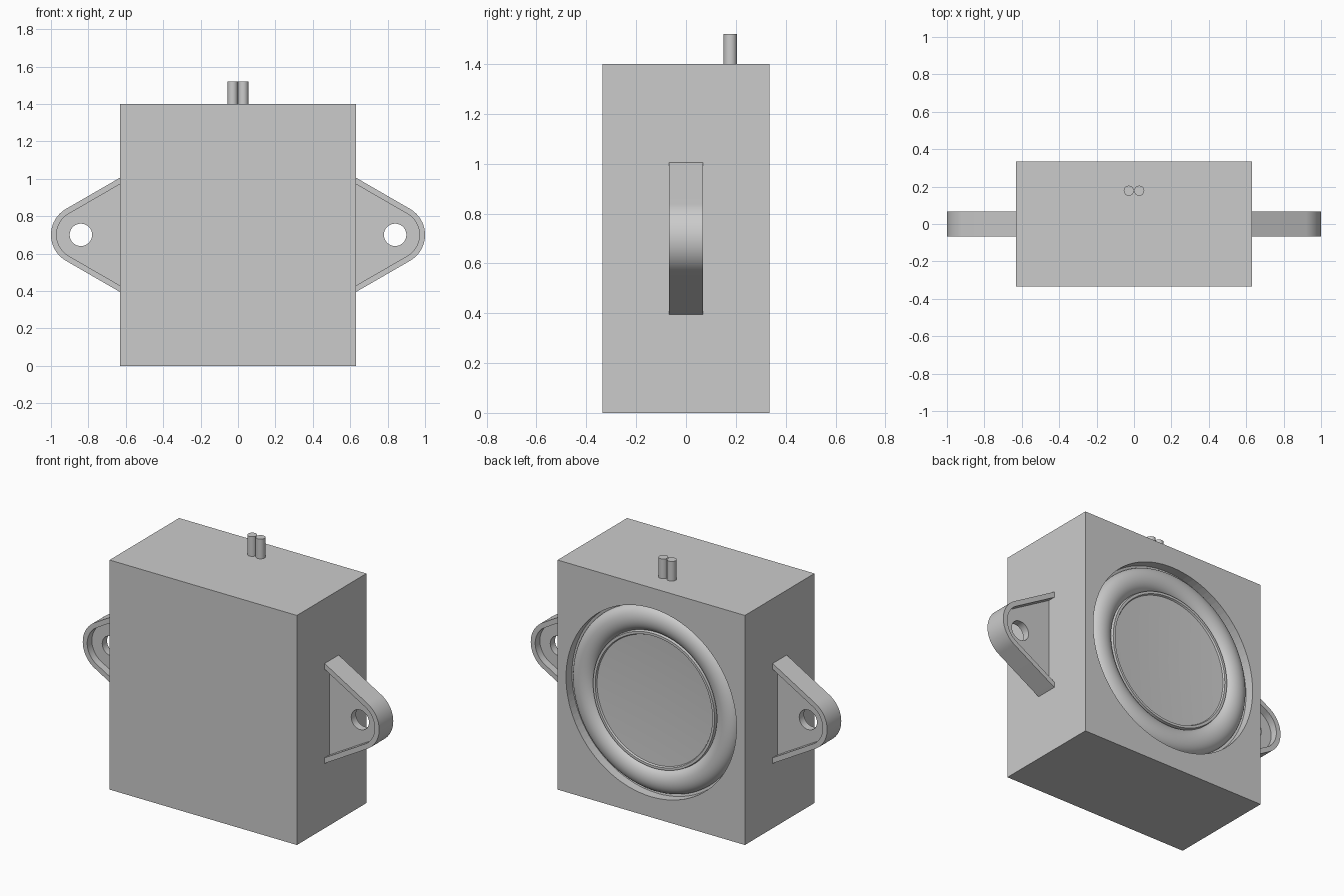
import bpy, bmesh
from math import sin, cos, pi, radians
from mathutils import Matrix, Vector

if "Cube" in bpy.data.objects:
    bpy.data.objects.remove(bpy.data.objects["Cube"], do_unlink=True)

MID_Z = 0.70      # height of the driver and the mounting ears
BACK = 0.335      # half depth of the cabinet
POCKET_R, POCKET_D = 0.575, 0.06

grey = bpy.data.materials.new("plain grey")
grey.use_nodes = True
colour = (0.6, 0.6, 0.6, 1)
grey.diffuse_color = colour
grey.node_tree.nodes["Principled BSDF"].inputs["Base Color"].default_value = colour


def make_object(name, bm, smooth=True):
    bmesh.ops.recalc_face_normals(bm, faces=bm.faces)
    mesh = bpy.data.meshes.new(name)
    bm.to_mesh(mesh)
    bm.free()
    obj = bpy.data.objects.new(name, mesh)
    bpy.context.collection.objects.link(obj)
    mesh.materials.append(grey)
    bpy.ops.object.select_all(action='DESELECT')
    obj.select_set(True)
    bpy.context.view_layer.objects.active = obj
    if smooth:
        bpy.ops.object.shade_smooth_by_angle(angle=radians(30))
    return obj


def add_cylinder(bm, radius, depth, matrix, segments):
    bmesh.ops.create_cone(bm, cap_ends=True, segments=segments, radius1=radius,
                          radius2=radius, depth=depth, matrix=matrix)


# Cabinet with a round pocket cut into the back
bm = bmesh.new()
bmesh.ops.create_cube(bm, size=1, matrix=Matrix.Translation((0, 0, 0.7))
                      @ Matrix.Diagonal((1.264, 2 * BACK, 1.4, 1)))
cabinet = make_object("cabinet", bm, smooth=False)
bm = bmesh.new()
add_cylinder(bm, POCKET_R, 2 * POCKET_D, Matrix.Translation((0, BACK, MID_Z))
             @ Matrix.Rotation(pi / 2, 4, 'X'), 96)
cutter = make_object("pocket_cutter", bm, smooth=False)
cutter.hide_render = True
cut = cabinet.modifiers.new("pocket", 'BOOLEAN')
cut.operation = 'DIFFERENCE'
cut.object = cutter
cut.solver = 'EXACT'
bpy.context.view_layer.objects.active = cabinet
bpy.ops.object.modifier_apply(modifier="pocket")
bpy.data.objects.remove(cutter, do_unlink=True)


def lathe(name, profile):
    """Spin (radius, depth below the back face) points about the driver axis."""
    bm = bmesh.new()
    verts = [bm.verts.new((r, BACK - d, MID_Z)) for r, d in profile]
    edges = [bm.edges.new(pair) for pair in zip(verts, verts[1:])]
    bmesh.ops.spin(bm, geom=verts + edges, cent=(0, 0, MID_Z), axis=(0, 1, 0),
                   angle=2 * pi, steps=96, use_merge=True)
    bmesh.ops.remove_doubles(bm, verts=bm.verts, dist=0.0001)
    return make_object(name, bm)


# Rolled surround and shallow cone
roll = [(0.485 + 0.075 * cos(pi * i / 16), POCKET_D - 0.055 * sin(pi * i / 16))
        for i in range(17)]
lathe("surround", [(POCKET_R, POCKET_D - 0.003)] + roll)
lathe("cone", [(0.415, 0.05), (0.41, 0.025), (0.395, 0.025), (0.39, 0.035), (0, 0.055)])


def ear_outline(radius, side):
    """Rounded triangle: a tip arc whose tangents run back to the cabinet."""
    base, tip = 0.63, 0.84
    half = radius / cos(radians(30)) + (tip - base) * math_tan30
    points = [(base, -half)]
    points += [(tip + radius * cos(a), radius * sin(a))
               for a in (radians(-60 + 5 * i) for i in range(25))]
    points.append((base, half))
    return [(side * x, MID_Z + z) for x, z in points]


math_tan30 = sin(radians(30)) / cos(radians(30))


def hole_outline(side, count):
    return [(side * (0.84 + 0.06 * cos(2 * pi * i / count)),
             MID_Z + 0.06 * sin(2 * pi * i / count)) for i in range(count)]


def extruded_between(name, outer, inner, half_depth, closed):
    """Solid strip between two matching outlines, extruded along y."""
    bm = bmesh.new()
    rings = [[bm.verts.new((x, y, z)) for x, z in line]
             for line, y in ((outer, -half_depth), (inner, -half_depth),
                             (inner, half_depth), (outer, half_depth))]
    n = len(outer)
    for k in range(4):
        a, b = rings[k], rings[(k + 1) % 4]
        for i in range(n if closed else n - 1):
            j = (i + 1) % n
            bm.faces.new((a[i], a[j], b[j], b[i]))
    if not closed:
        bm.faces.new([r[0] for r in rings])
        bm.faces.new([r[-1] for r in rings])
    return make_object(name, bm)


# Mounting ears: raised rim around a thin pierced web
for side, label in ((1, "left"), (-1, "right")):
    rim = ear_outline(0.13, side)
    extruded_between(label + "_ear_rim", ear_outline(0.16, side), rim, 0.068, False)
    centre = Vector((side * 0.84, MID_Z))
    hole = [centre + (Vector(p) - centre).normalized() * 0.06 for p in rim]
    # Extra point on the hole closes the side facing the cabinet
    rim = rim + [(side * 0.63, MID_Z)]
    hole = hole + [(side * 0.78, MID_Z)]
    # Refine the cabinet side of the hole so it stays round
    fine_rim, fine_hole = [], []
    for i in range(len(rim)):
        p, q = Vector(rim[i]), Vector(rim[(i + 1) % len(rim)])
        a, b = hole[i], hole[(i + 1) % len(hole)]
        steps = 6 if (p - q).length > 0.1 else 1
        for s in range(steps):
            t = s / steps
            fine_rim.append(p.lerp(q, t))
            fine_hole.append(centre + (Vector(a).lerp(Vector(b), t) - centre).normalized() * 0.06)
    extruded_between(label + "_ear_web", fine_rim, fine_hole, 0.023, True)

# Two terminal pins on top
for x, label in ((0.028, "left"), (-0.028, "right")):
    bm = bmesh.new()
    add_cylinder(bm, 0.027, 0.14, Matrix.Translation((x, 0.178, 1.45)), 32)
    make_object(label + "_terminal_pin", bm)
